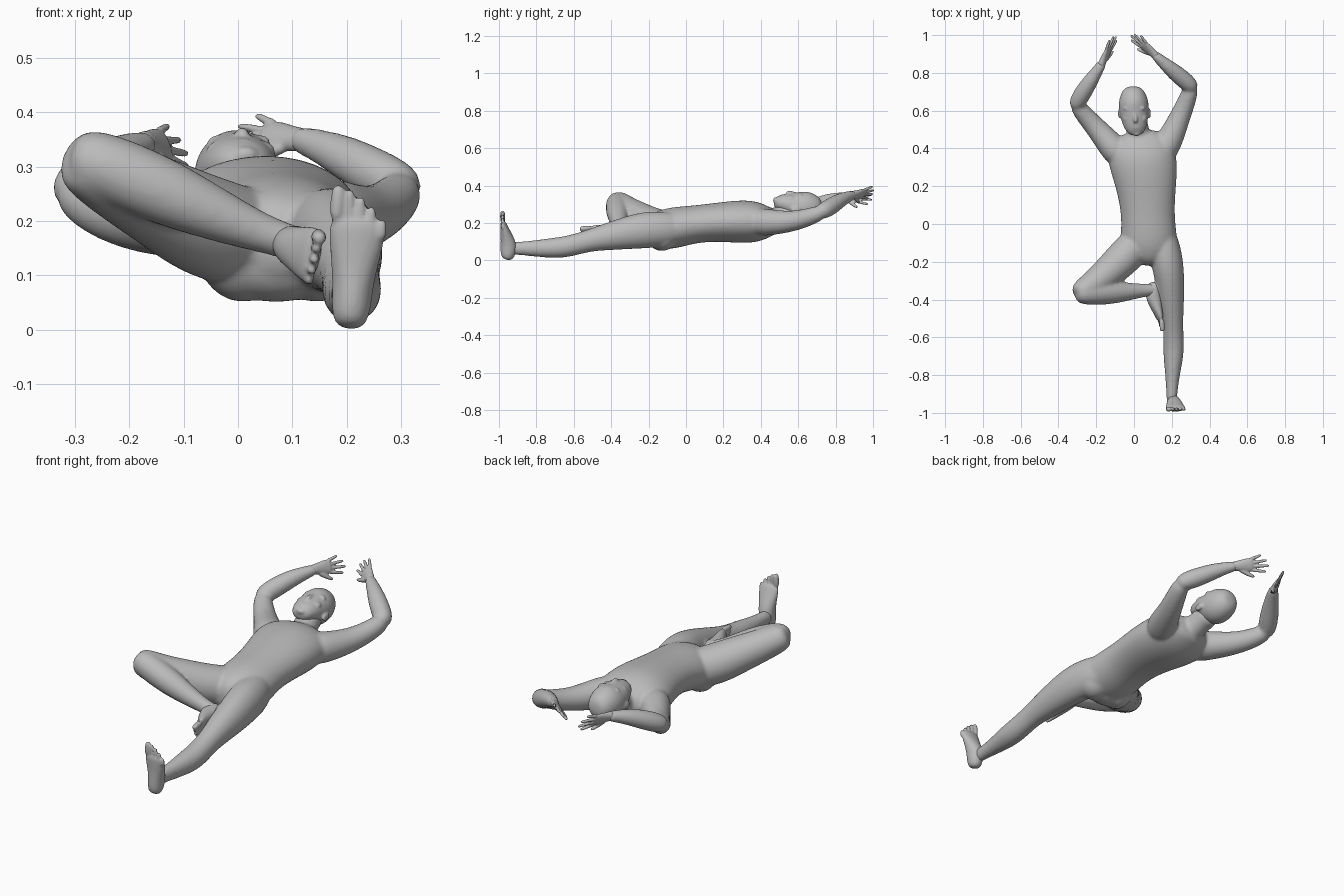
import bpy, bmesh, math
from mathutils import Vector

skin = bpy.data.materials.new("grey")
skin.diffuse_color = (0.5, 0.5, 0.5, 1)
SIDES = 12
FIT = 1.04  # makes up for the shrink of subdivision


def loft(bm, rings, ref):
    """Closed tube; each ring is (centre, half width, half depth), ref is the depth direction."""
    ref = Vector(ref)
    pts = [Vector(r[0]) for r in rings]
    loops = []
    for i, (_, a, b) in enumerate(rings):
        t = (pts[min(i + 1, len(pts) - 1)] - pts[max(i - 1, 0)]).normalized()
        u = t.cross(ref).normalized()
        v = u.cross(t)
        loops.append([bm.verts.new(pts[i] + FIT * (u * a * math.cos(k) + v * b * math.sin(k)))
                      for k in (2 * math.pi * s / SIDES for s in range(SIDES))])
    for p, q in zip(loops, loops[1:]):
        for s in range(SIDES):
            n = (s + 1) % SIDES
            bm.faces.new((p[s], p[n], q[n], q[s]))
    bm.faces.new(loops[0][::-1])
    bm.faces.new(loops[-1])


def limb(bm, rows, ref=(0, 0, 1)):
    """Rows are x, y, z, half width and optionally half depth."""
    loft(bm, [(r[:3], r[3], r[-1]) for r in rows], ref)


def ball(bm, centre, radii):
    new = bmesh.ops.create_uvsphere(bm, u_segments=16, v_segments=10, radius=1)["verts"]
    for v in new:
        v.co = Vector([c + r * p for c, r, p in zip(centre, radii, v.co)])


def finish(name, bm, voxel, smooth):
    """Fuse the overlapping volumes into one smooth skin."""
    bmesh.ops.recalc_face_normals(bm, faces=bm.faces)
    mesh = bpy.data.meshes.new(name)
    bm.to_mesh(mesh)
    bm.free()
    obj = bpy.data.objects.new(name, mesh)
    bpy.context.collection.objects.link(obj)
    mesh.materials.append(skin)
    obj.modifiers.new("round", "SUBSURF").levels = 2
    fuse = obj.modifiers.new("fuse", "REMESH")
    fuse.mode, fuse.voxel_size = "VOXEL", voxel
    fuse.use_smooth_shade = True
    soft = obj.modifiers.new("soften", "SMOOTH")
    soft.factor, soft.iterations = 0.5, smooth
    bpy.ops.object.select_all(action="DESELECT")
    bpy.context.view_layer.objects.active = obj
    obj.select_set(True)
    bpy.ops.object.convert(target="MESH")
    obj.data.shade_smooth()


def frame(origin, length, width):
    """Returns a function from (along, across, up) to world space, and the up axis."""
    o, l = Vector(origin), Vector(length).normalized()
    w = Vector(width)
    w = (w - l * w.dot(l)).normalized()
    n = l.cross(w)
    return (lambda a, b, c=0: o + l * a + w * b + n * c), n


def hand(name, origin, length, thumb_side):
    at, n = frame(origin, length, thumb_side)
    bm = bmesh.new()
    loft(bm, [(at(-0.02, 0), .024, .022), (at(.01, 0), .024, .018), (at(.045, 0), .032, .015),
              (at(.075, 0), .034, .012), (at(.09, 0), .032, .01)], n)
    for i, tip in enumerate((.147, .165, .156, .13)):
        w = .026 - .0175 * i
        loft(bm, [(at(.07, w), .009, .009), (at((.07 + tip) / 2, w * 1.25), .0075, .0075),
                  (at(tip - .01, w * 1.5), .007, .007), (at(tip, w * 1.55), .005, .005)], n)
    loft(bm, [(at(.015, .012), .014, .013), (at(.045, .036), .011, .011),
              (at(.07, .052), .009, .009), (at(.09, .062), .006, .006)], n)
    finish(name, bm, .004, 2)


def foot(name, origin, length, big_toe_side, flip):
    at, n = frame(origin, length, big_toe_side)
    bm = bmesh.new()
    loft(bm, [(at(l, 0, d * flip), a, b) for l, d, a, b in (
        (0, .032, .022, .022), (.025, .04, .036, .04), (.075, .046, .037, .045),
        (.125, .035, .044, .033), (.175, .021, .053, .021), (.21, .014, .049, .014))], n)
    for i in range(5):
        w, r, tip = .04 - .021 * i, (.014 if i == 0 else .01), .262 - .004 * i - .0025 * i * i
        loft(bm, [(at(.19 - .006 * i, w, .014 * flip), r, r), (at(tip - .015, w, .014 * flip), r, r),
                  (at(tip, w, .013 * flip), r * .7, r * .7)], n)
    finish(name, bm, .005, 3)


# Body: torso, neck, arms and legs fused together
body = bmesh.new()
limb(body, [(.08, -.225, .165, .05, .06), (.08, -.15, .16, .15, .105), (.078, -.06, .175, .15, .112),
            (.074, .04, .193, .14, .1), (.068, .15, .203, .152, .103), (.06, .25, .207, .17, .112),
            (.045, .34, .207, .182, .116), (.035, .41, .205, .178, .1), (.03, .46, .207, .135, .073),
            (.025, .495, .212, .07, .058)])
limb(body, [(.03, .42, .2, .07), (.025, .48, .22, .06), (.012, .54, .25, .057), (.005, .6, .26, .057)])
ball(body, (.07, -.13, .125), (.13, .08, .075))            # pelvis
for x in (.01, .145):
    ball(body, (x, -.125, .135), (.085, .085, .085))       # buttocks

# Straight leg
limb(body, [(.14, .0, .175, .05, .06), (.155, -.08, .168, .08, .092), (.175, -.2, .165, .087, .1),
            (.19, -.3, .15, .077, .09),
            (.197, -.4, .13, .069, .076), (.205, -.5, .11, .056, .061), (.208, -.56, .093, .053, .057),
            (.21, -.65, .07, .056, .057), (.208, -.72, .066, .051, .054), (.203, -.82, .063, .036, .042),
            (.2, -.9, .065, .029, .035), (.2, -.95, .062, .029, .034)])
# Bent leg: thigh, then shin folded back
limb(body, [(.06, -.03, .17, .06), (.02, -.1, .166, .094), (-.06, -.185, .188, .096),
            (-.13, -.25, .227, .086), (-.21, -.318, .268, .075),
            (-.275, -.362, .307, .067), (-.305, -.383, .322, .048)])
limb(body, [(-.31, -.362, .318, .042), (-.275, -.366, .313, .06), (-.205, -.366, .284, .064),
            (-.12, -.364, .247, .061), (-.03, -.358, .207, .048), (.05, -.352, .175, .035),
            (.1, -.347, .16, .033), (.115, -.347, .155, .03)])
# Upper arms and forearms
limb(body, [(.13, .35, .207, .078), (.188, .44, .203, .072), (.236, .55, .205, .057),
            (.275, .64, .225, .049), (.298, .705, .25, .043), (.304, .73, .258, .032)])
limb(body, [(.315, .705, .25, .032), (.298, .735, .265, .045), (.25, .775, .288, .047),
            (.19, .825, .322, .04), (.13, .877, .346, .027), (.1, .905, .352, .024)])
limb(body, [(-.06, .34, .207, .078), (-.128, .425, .203, .071), (-.2, .508, .202, .056),
            (-.26, .575, .222, .049), (-.295, .62, .245, .043), (-.307, .64, .255, .032)])
limb(body, [(-.313, .61, .245, .032), (-.3, .645, .262, .045), (-.27, .695, .288, .047),
            (-.225, .765, .32, .04), (-.18, .832, .338, .027), (-.163, .862, .343, .024)])
finish("body", body, .008, 10)

# Head, face up, with brow, nose, lips, chin and ears
head = bmesh.new()
limb(head, [(-.005, .73, .285, .03, .03), (-.005, .706, .284, .06, .063), (-.003, .65, .284, .08, .087),
            (0, .6, .283, .079, .084), (.004, .55, .3, .071, .063), (.009, .505, .308, .057, .045),
            (.013, .468, .305, .034, .026)])
limb(head, [(.002, .605, .352, .009), (.005, .575, .358, .01), (.008, .55, .362, .013), (.009, .536, .355, .011)])
ball(head, (.013, .484, .322), (.026, .02, .016))
ball(head, (.009, .512, .342), (.024, .011, .01))
for s in (-1, 1):
    ball(head, (.002 + s * .028, .612, .346), (.032, .012, .014))  # brow
    ball(head, (.005 + s * .038, .56, .328), (.026, .026, .02))    # cheek
    ball(head, (.003 + s * .03, .59, .34), (.014, .009, .01))      # eye
    ball(head, (.002 + s * .079, .585, .27), (.008, .028, .018))   # ear
finish("head", head, .005, 6)

hand("left_hand", (.11, .895, .35), (-.115, .103, .014), (-.4, -.45, -.75))
hand("right_hand", (-.17, .85, .342), (.07, .145, -.006), (.35, -.2, -.9))
foot("left_foot", (.205, -.992, .002), (.08, -.01, 1), (-1, 0, 0), -1)
foot("right_foot", (.145, -.305, .152), (.04, -1, -.1), (.2, 0, 1), 1)
